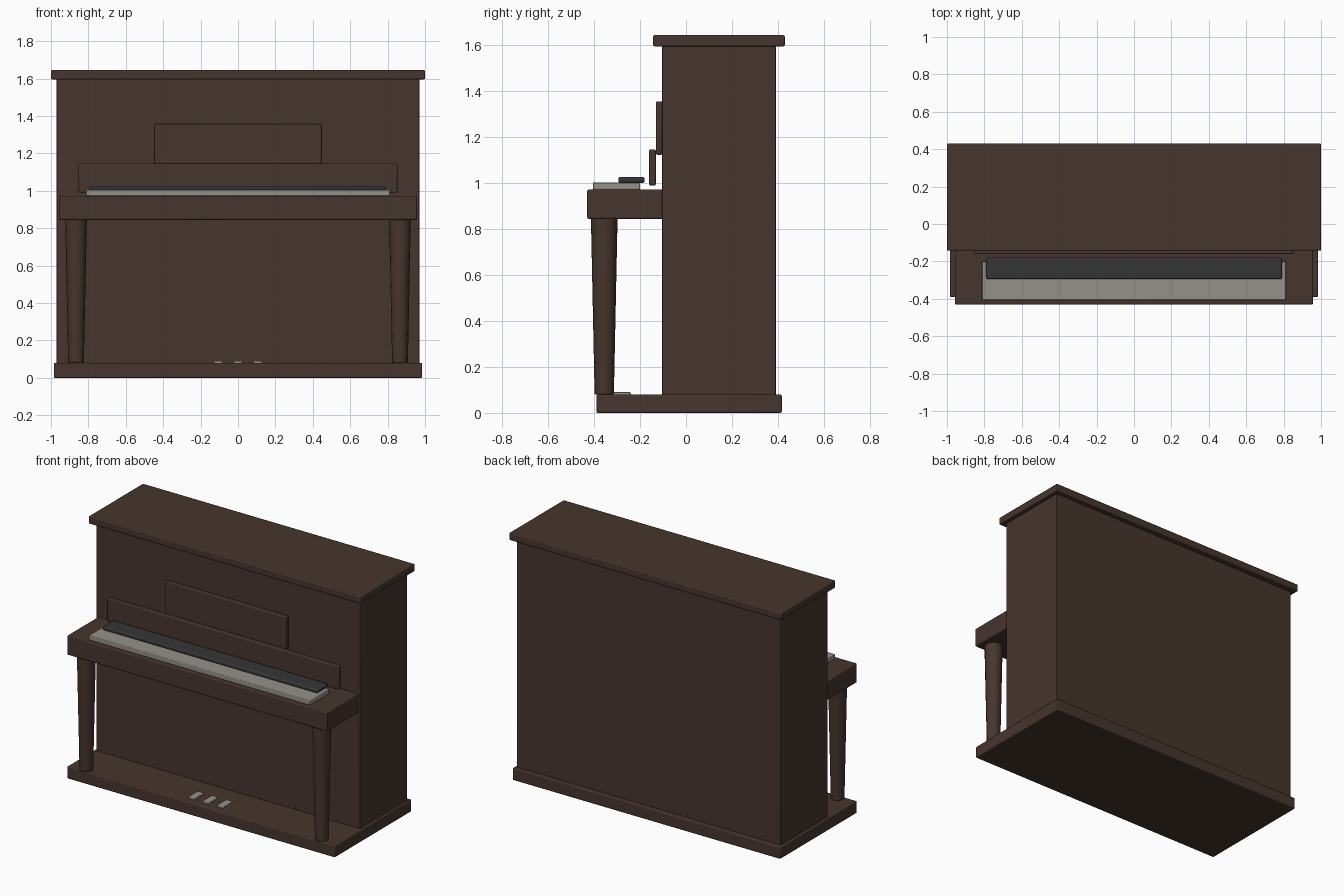
import bpy, math

if "Cube" in bpy.data.objects:
    bpy.data.objects.remove(bpy.data.objects["Cube"])


def material(name, rgb):
    m = bpy.data.materials.new(name)
    m.diffuse_color = (*rgb, 1)
    m.use_nodes = True
    m.node_tree.nodes["Principled BSDF"].inputs["Base Color"].default_value = m.diffuse_color
    return m


wood = material("dark brown wood", (0.062, 0.036, 0.026))
ivory = material("key grey", (0.30, 0.285, 0.255))
ebony = material("key black", (0.036, 0.036, 0.037))
metal = material("pedal metal", (0.30, 0.285, 0.255))


def finish(ob, name, mat, bevel, segments=2):
    ob.name = name
    ob.data.materials.append(mat)
    if bevel:
        mod = ob.modifiers.new("bevel", 'BEVEL')
        mod.width = bevel
        mod.segments = segments
        mod.limit_method = 'ANGLE'
        mod.angle_limit = math.radians(50)
    bpy.ops.object.shade_smooth_by_angle(angle=math.radians(35))
    return ob


def box(name, x, y, z, mat=wood, bevel=0.006):
    """Bevelled box from its (min, max) range on each axis."""
    bpy.ops.mesh.primitive_cube_add(
        size=1, location=[(a + b) / 2 for a, b in (x, y, z)])
    ob = bpy.context.object
    ob.scale = [b - a for a, b in (x, y, z)]
    bpy.ops.object.transform_apply(location=False, rotation=False, scale=True)
    return finish(ob, name, mat, bevel)


# Case
box("base", (-0.985, 0.985), (-0.39, 0.417), (0, 0.08))
box("case_body", (-0.97, 0.97), (-0.104, 0.391), (0.078, 1.6), bevel=0.003)
box("lid", (-1, 1), (-0.143, 0.43), (1.596, 1.645))

# Key bed, keys, fallboard and music desk
box("key_bed", (-0.957, 0.957), (-0.43, -0.1), (0.845, 0.973))
box("white_keys", (-0.813, 0.813), (-0.406, -0.2), (0.972, 1.004), ivory, 0.004)
box("black_keys", (-0.79, 0.79), (-0.295, -0.18), (1.002, 1.027), ebony, 0.008)
box("fallboard", (-0.852, 0.852), (-0.161, -0.131), (0.99, 1.147))
box("music_desk", (-0.446, 0.446), (-0.131, -0.104), (1.124, 1.357))

# Tapered front legs
for side, sx in (("left", -1), ("right", 1)):
    bpy.ops.mesh.primitive_cone_add(vertices=16, radius1=0.042, radius2=0.058,
                                    depth=0.767, location=(sx * 0.866, -0.356, 0.4635))
    finish(bpy.context.object, "front_leg_" + side, wood, 0.005)

# Pedals
for i, px in enumerate((-0.105, 0, 0.105)):
    box(f"pedal_{i + 1}", (px - 0.023, px + 0.023), (-0.342, -0.24),
        (0.076, 0.09), metal, 0.004)
